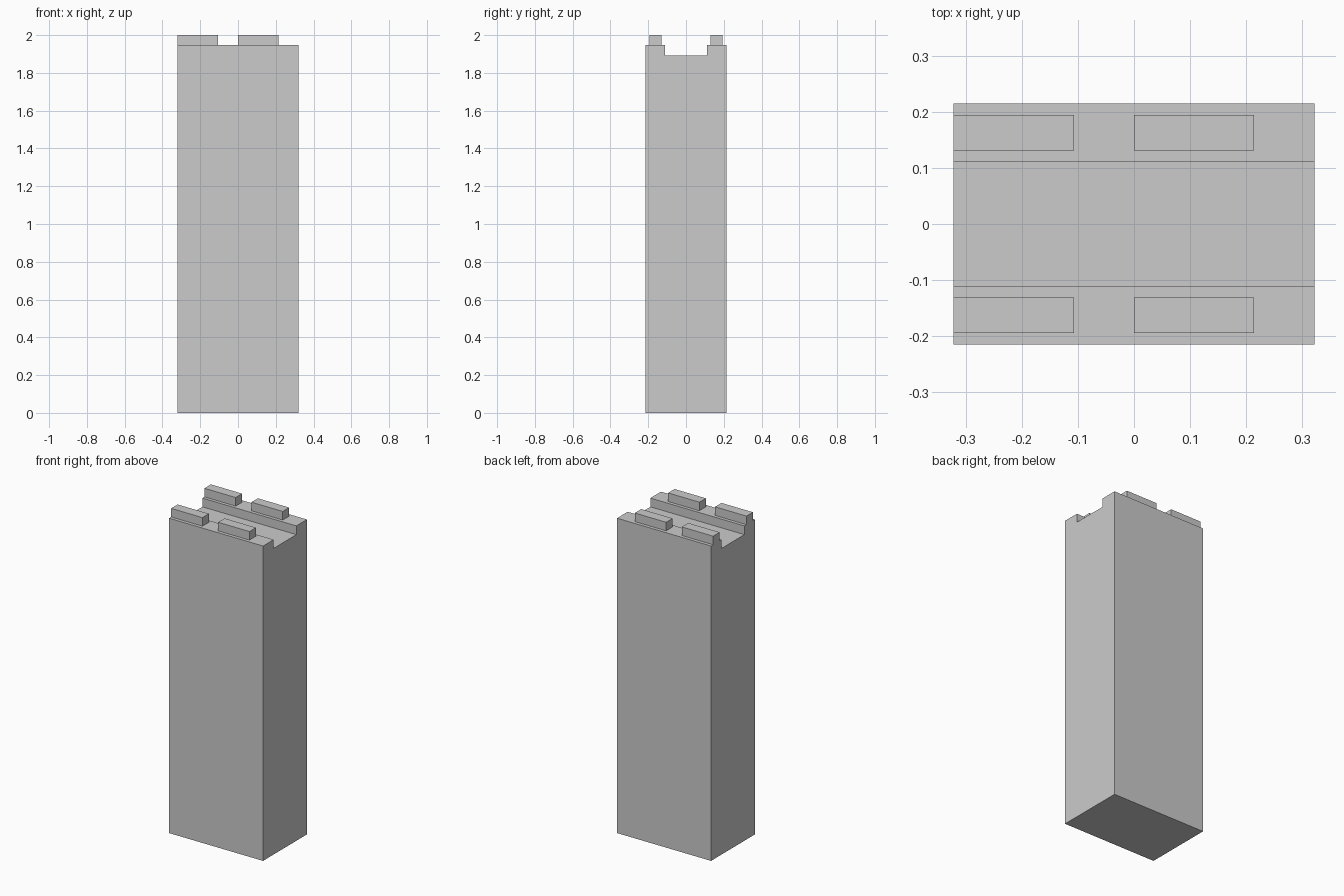
import bpy, bmesh

if "Cube" in bpy.data.objects:
    bpy.data.objects.remove(bpy.data.objects["Cube"])

HX, HY = 0.3215, 0.2145            # half width and half depth of the pillar
TOP, FLOOR, GROOVE = 1.947, 1.893, 0.111


def finish(name, bm):
    bmesh.ops.recalc_face_normals(bm, faces=bm.faces)
    mesh = bpy.data.meshes.new(name)
    bm.to_mesh(mesh)
    bm.free()
    obj = bpy.data.objects.new(name, mesh)
    bpy.context.collection.objects.link(obj)
    return obj


def extrude_x(name, profile, x0, x1):
    """Extrude a closed (y, z) profile from x0 to x1."""
    bm = bmesh.new()
    face = bm.faces.new([bm.verts.new((x0, y, z)) for y, z in profile])
    ext = bmesh.ops.extrude_face_region(bm, geom=[face])
    verts = [g for g in ext["geom"] if isinstance(g, bmesh.types.BMVert)]
    bmesh.ops.translate(bm, verts=verts, vec=(x1 - x0, 0, 0))
    return finish(name, bm)


# Pillar with a groove running along its top
half = [(HY, 0), (HY, TOP), (GROOVE, TOP), (GROOVE, FLOOR)]
extrude_x("pillar_body", half + [(-y, z) for y, z in reversed(half)], -HX, HX)

# Two raised blocks on each rim, offset towards the left side
Y0, Y1 = 0.131, 0.194
for side, s in (("front", -1), ("back", 1)):
    for place, x0 in (("left", -HX), ("right", 0.0)):
        rect = [(s * Y0, TOP), (s * Y1, TOP), (s * Y1, 2.0), (s * Y0, 2.0)]
        extrude_x(f"rim_block_{side}_{place}", rect, x0, x0 + 0.2143)
